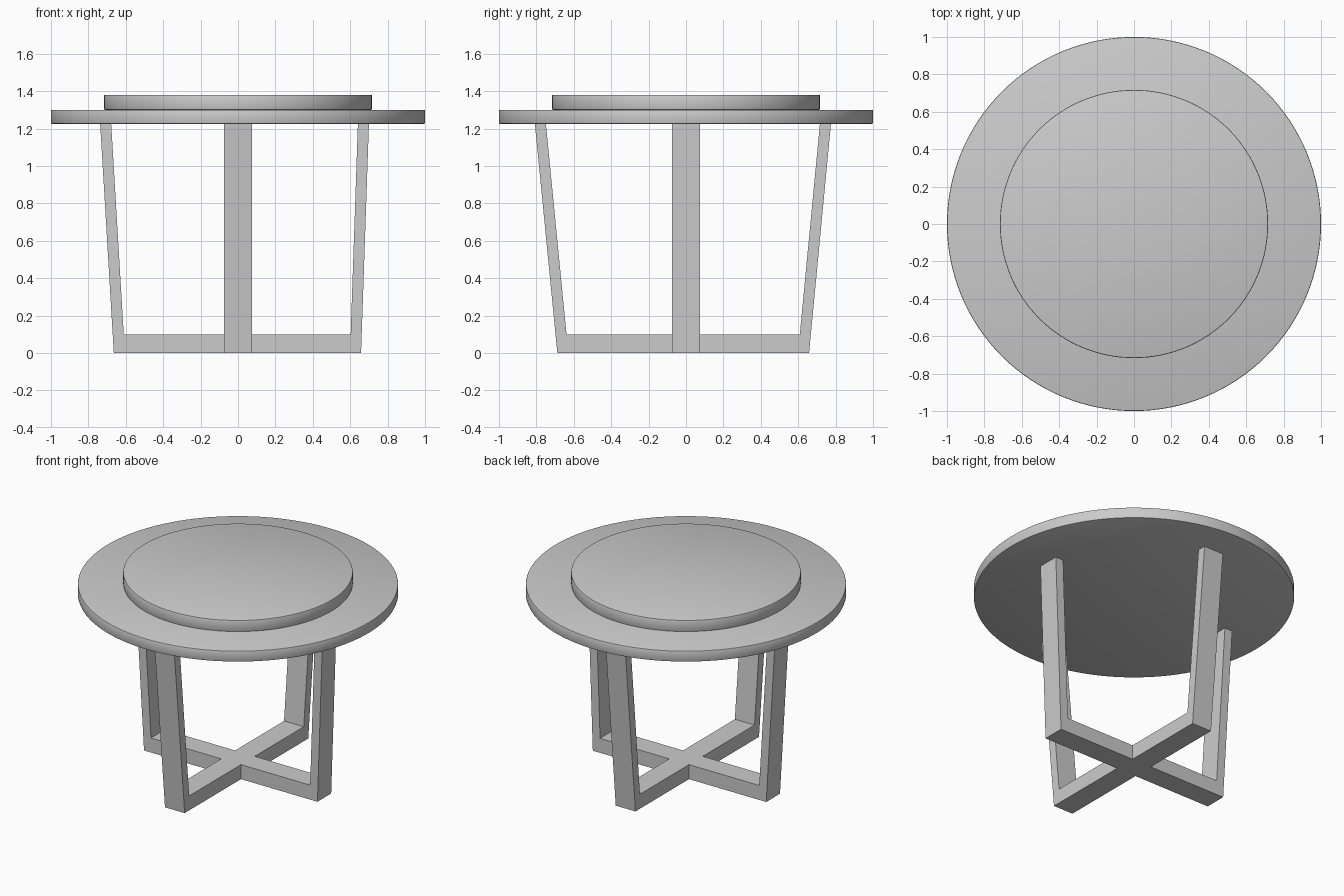
import bpy, bmesh
from mathutils import Matrix

if "Cube" in bpy.data.objects:
    bpy.data.objects.remove(bpy.data.objects["Cube"])


def disc(name, radius, z0, z1):
    """Round slab with softly eased rims."""
    bpy.ops.mesh.primitive_cylinder_add(vertices=128, radius=radius, depth=z1 - z0,
                                        location=(0, 0, (z0 + z1) / 2))
    ob = bpy.context.object
    ob.name = name
    bev = ob.modifiers.new("eased_rim", 'BEVEL')
    bev.width, bev.segments = 0.006, 2
    bpy.ops.object.modifier_apply(modifier=bev.name)
    bpy.ops.object.shade_smooth_by_angle()
    return ob


def leg_frame(name, profile, turn=False):
    """U-shaped frame: (side, z) profile extruded across the leg width."""
    bm = bmesh.new()
    face = bm.faces.new([bm.verts.new((s, -HALF_W, z)) for s, z in profile])
    ext = bmesh.ops.extrude_face_region(bm, geom=[face])
    moved = [g for g in ext["geom"] if isinstance(g, bmesh.types.BMVert)]
    bmesh.ops.translate(bm, verts=moved, vec=(0, 2 * HALF_W, 0))
    if turn:
        bmesh.ops.transform(bm, matrix=Matrix(((0, -1, 0, 0), (1, 0, 0, 0),
                                               (0, 0, 1, 0), (0, 0, 0, 1))), verts=bm.verts)
    bmesh.ops.recalc_face_normals(bm, faces=bm.faces)
    mesh = bpy.data.meshes.new(name)
    bm.to_mesh(mesh)
    bm.free()
    ob = bpy.data.objects.new(name, mesh)
    bpy.context.collection.objects.link(ob)
    return ob


def u_profile(foot_l, top_l, foot_r, top_r):
    """Outer foot and top positions (top taken at the underside of the tabletop)."""
    def at(foot, top, z):
        return foot + (top - foot) * z / UNDERSIDE
    t = 0.059
    return [(foot_l, 0), (foot_r, 0),
            (at(foot_r, top_r, LEG_TOP), LEG_TOP), (at(foot_r, top_r, LEG_TOP) - t, LEG_TOP),
            (at(foot_r, top_r, BAR) - t, BAR), (at(foot_l, top_l, BAR) + t, BAR),
            (at(foot_l, top_l, LEG_TOP) + t, LEG_TOP), (at(foot_l, top_l, LEG_TOP), LEG_TOP)]


HALF_W, BAR, UNDERSIDE, LEG_TOP = 0.075, 0.10, 1.225, 1.299

# Tabletop and the smaller raised disc
disc("tabletop", 1.0, UNDERSIDE, 1.30)
disc("raised_disc", 0.717, 1.30, 1.38)

# Two crossing U frames fused into one base
base = leg_frame("crossed_leg_base", u_profile(-0.664, -0.737, 0.658, 0.70))
other = leg_frame("second_frame", u_profile(-0.688, -0.808, 0.658, 0.775), turn=True)
union = base.modifiers.new("fuse", 'BOOLEAN')
union.operation, union.solver, union.object = 'UNION', 'EXACT', other
bpy.context.view_layer.objects.active = base
bpy.ops.object.modifier_apply(modifier=union.name)
bpy.data.objects.remove(other)
